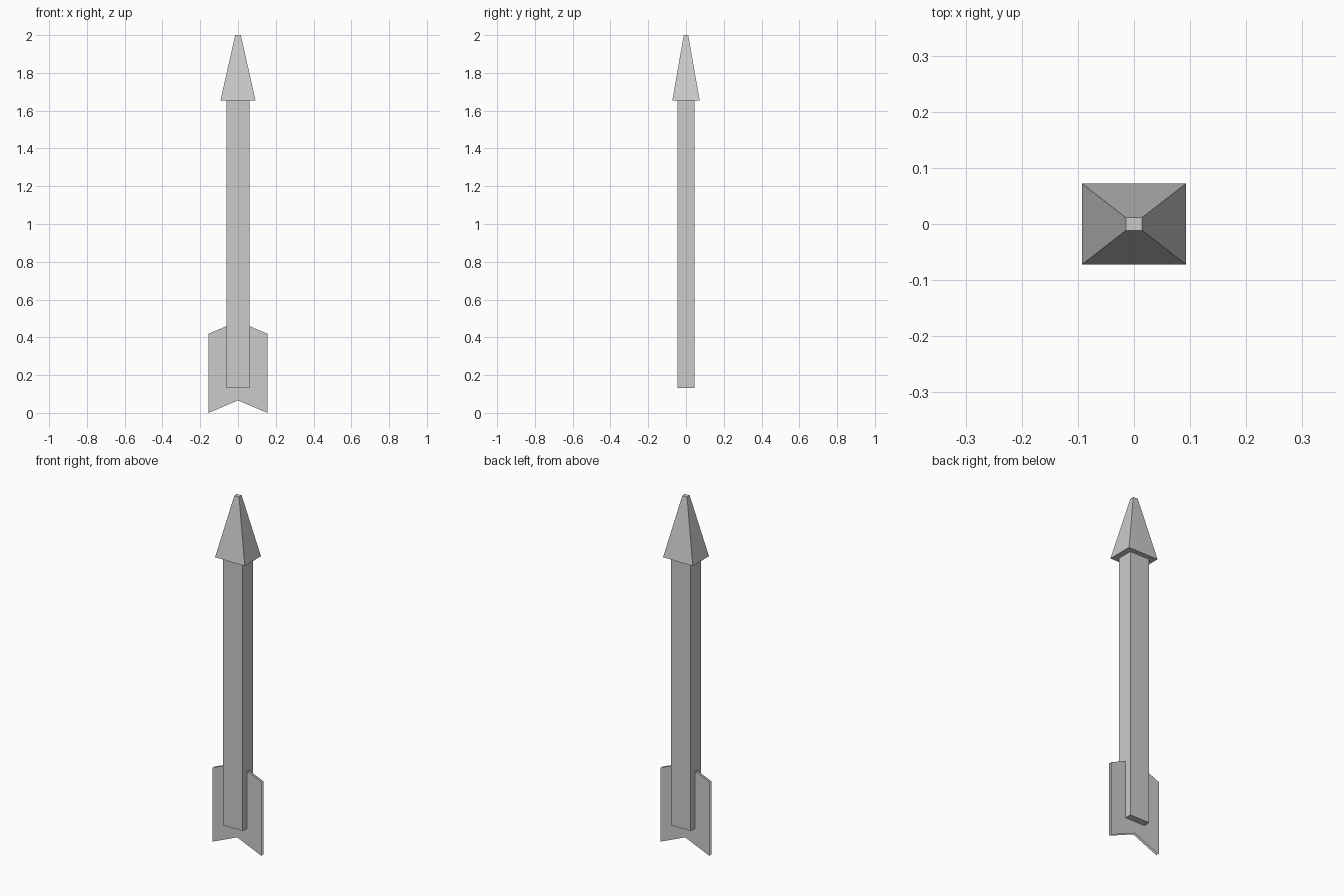
import bpy
import bmesh

if "Cube" in bpy.data.objects:
    bpy.data.objects.remove(bpy.data.objects["Cube"])


def finish(name, bm):
    mesh = bpy.data.meshes.new(name)
    bm.to_mesh(mesh)
    bm.free()
    obj = bpy.data.objects.new(name, mesh)
    bpy.context.collection.objects.link(obj)


def tapered_block(name, bottom, top, z0, z1):
    """Four-sided block; bottom and top are (half width, half depth)."""
    bm = bmesh.new()
    bmesh.ops.create_cube(bm, size=2)
    for v in bm.verts:
        hx, hy = top if v.co.z > 0 else bottom
        v.co = (v.co.x * hx, v.co.y * hy, z1 if v.co.z > 0 else z0)
    finish(name, bm)


# Pointed head with a small flat tip, and the shaft
tapered_block("arrow_head", (0.093, 0.0725), (0.0147, 0.0116), 1.653, 2.0)
tapered_block("shaft", (0.061, 0.045), (0.061, 0.045), 0.133, 1.653)

# Fletching: two thin parallel sheets with open edges
half = [(0.156, 0.0), (0.156, 0.419)]
profile = [(0, 0.066)] + half + [(0, 0.485)] + [(-x, z) for x, z in reversed(half)]
bm = bmesh.new()
for y in (-0.007, 0.007):
    points = profile if y < 0 else profile[::-1]
    bm.faces.new([bm.verts.new((x, y, z)) for x, z in points])
finish("fletching", bm)
